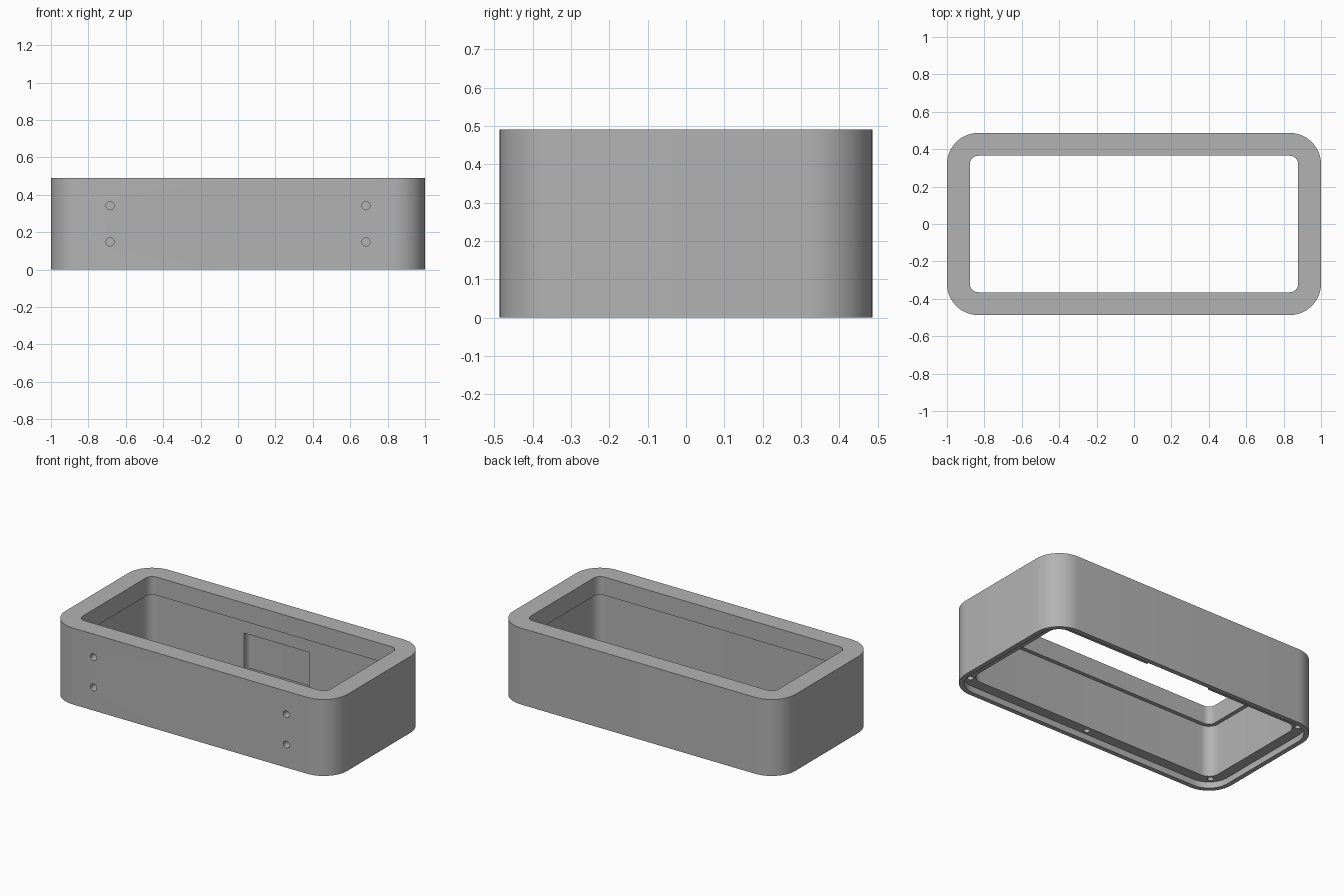
import bpy, bmesh, math
from mathutils import Matrix

old = bpy.data.objects.get("Cube")
if old:
    bpy.data.objects.remove(old, do_unlink=True)

HALF_X, HALF_Y, HEIGHT = 1.0, 0.487, 0.49
LEDGE_Z, LIP_Z = 0.04, 0.373

grey = bpy.data.materials.new("plain grey")
grey.use_nodes = True
grey.diffuse_color = (0.45, 0.45, 0.45, 1)
grey.node_tree.nodes["Principled BSDF"].inputs["Base Color"].default_value = grey.diffuse_color


def rounded_ring(bm, hx, hy, radius, z, cy=0.0, steps=12):
    """Ring of vertices around a rectangle with rounded corners."""
    ring = []
    for corner, (sx, sy) in enumerate([(1, 1), (-1, 1), (-1, -1), (1, -1)]):
        for i in range(steps + 1):
            a = math.pi / 2 * (corner + i / steps)
            ring.append(bm.verts.new((sx * (hx - radius) + radius * math.cos(a),
                                      cy + sy * (hy - radius) + radius * math.sin(a), z)))
    return ring


def bridge(bm, a, b):
    for i in range(len(a)):
        j = (i + 1) % len(a)
        bm.faces.new((a[i], a[j], b[j], b[i]))


def finish(bm, name):
    bmesh.ops.recalc_face_normals(bm, faces=bm.faces)
    mesh = bpy.data.meshes.new(name)
    bm.to_mesh(mesh)
    bm.free()
    mesh.materials.append(grey)
    obj = bpy.data.objects.new(name, mesh)
    bpy.context.collection.objects.link(obj)
    return obj


def cylinder(name, centre, radius, depth, turn=0.0):
    bm = bmesh.new()
    bmesh.ops.create_cone(bm, cap_ends=True, segments=24, radius1=radius, radius2=radius, depth=depth,
                          matrix=Matrix.Translation(centre) @ Matrix.Rotation(turn, 4, 'X'))
    return finish(bm, name)


# Frame: outer wall, top opening, inner lip, cavity, cover ledge
bm = bmesh.new()
profile = [(0, 0.168, 0), (0, 0.168, HEIGHT),
           (0.122, 0.045, HEIGHT), (0.122, 0.045, LIP_Z),
           (0.097, 0.07, LIP_Z), (0.097, 0.07, LEDGE_Z),
           (0.03, 0.138, LEDGE_Z), (0.03, 0.138, 0)]
rings = [rounded_ring(bm, HALF_X - inset, HALF_Y - inset, r, z) for inset, r, z in profile]
for k, ring in enumerate(rings):
    bridge(bm, ring, rings[(k + 1) % len(rings)])
frame = finish(bm, "enclosure_frame")

cutters = []

# Pocket inside the back wall
bm = bmesh.new()
low, high = [rounded_ring(bm, 0.23, 0.07, 0.03, z, cy=0.37) for z in (0.02, 0.283)]
bridge(bm, low, high)
bm.faces.new(low)
bm.faces.new(high)
cutters.append(finish(bm, "pocket_cutter"))

# Blind mounting holes in the front
for x in (-0.684, 0.684):
    for z in (0.148, 0.342):
        cutters.append(cylinder("front_hole_cutter", (x, -HALF_Y, z), 0.022, 0.12, math.pi / 2))

# Screw holes in the cover ledge
spots = [(sx * 0.905, sy * 0.392) for sx in (-1, 1) for sy in (-1, 1)] + [(0, -0.425)]
for x, y in spots:
    cutters.append(cylinder("screw_hole_cutter", (x, y, 0.09), 0.018, 0.14))

# Cut everything, then remove the helpers
for cutter in cutters:
    cutter.hide_render = True
    mod = frame.modifiers.new("cut", 'BOOLEAN')
    mod.operation = 'DIFFERENCE'
    mod.solver = 'EXACT'
    mod.object = cutter
graph = bpy.context.evaluated_depsgraph_get()
cut_mesh = bpy.data.meshes.new_from_object(frame.evaluated_get(graph))
frame.modifiers.clear()
frame.data = cut_mesh
frame.data.name = "enclosure_frame"
for cutter in cutters:
    bpy.data.objects.remove(cutter, do_unlink=True)

bpy.ops.object.select_all(action='DESELECT')
frame.select_set(True)
bpy.context.view_layer.objects.active = frame
bpy.ops.object.shade_smooth_by_angle(angle=math.radians(30))
